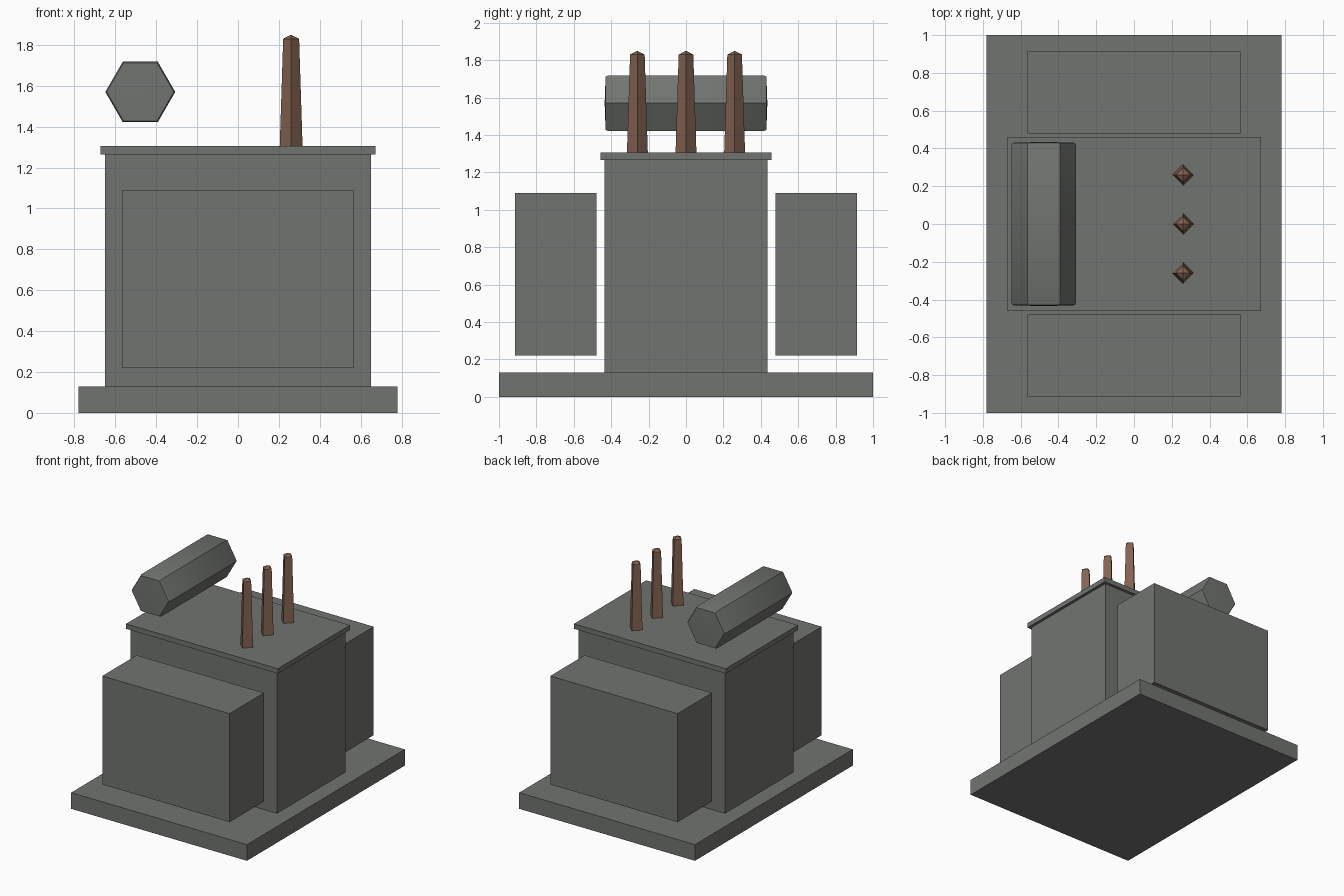
import bpy
import math
from mathutils import Matrix

cube = bpy.data.objects.get("Cube")
if cube:
    bpy.data.objects.remove(cube, do_unlink=True)


def make_material(name, rgb):
    mat = bpy.data.materials.new(name)
    mat.use_nodes = True
    mat.diffuse_color = (*rgb, 1)
    bsdf = mat.node_tree.nodes["Principled BSDF"]
    bsdf.inputs["Base Color"].default_value = (*rgb, 1)
    bsdf.inputs["Roughness"].default_value = 0.8
    return mat


grey = make_material("painted grey steel", (0.165, 0.175, 0.16))
brown = make_material("brown porcelain", (0.23, 0.125, 0.083))


def box(name, half_x, y0, y1, z0, z1):
    bpy.ops.mesh.primitive_cube_add(size=1)
    obj = bpy.context.object
    obj.name = name
    obj.data.transform(Matrix.Translation((0, (y0 + y1) / 2, (z0 + z1) / 2))
                       @ Matrix.Diagonal((2 * half_x, y1 - y0, z1 - z0, 1)))
    obj.data.materials.append(grey)
    return obj


def lathe(name, profile, sides, mat, matrix):
    """Faceted turned solid: profile of (radius, height), apexes at zero radius."""
    verts, rings, faces = [], [], []
    for r, h in profile:
        count = sides if r > 0 else 1
        rings.append([len(verts) + i % count for i in range(sides)])
        for i in range(count):
            a = math.tau * i / sides
            verts.append((r * math.cos(a), r * math.sin(a), h))
    for low, high in zip(rings, rings[1:]):
        for i in range(sides):
            j = (i + 1) % sides
            loop = [low[i], low[j], high[j], high[i]]
            faces.append(list(dict.fromkeys(loop)))
    if profile[0][0] > 0:
        faces.append(rings[0][::-1])
    mesh = bpy.data.meshes.new(name)
    mesh.from_pydata(verts, [], faces)
    mesh.transform(matrix)
    mesh.materials.append(mat)
    obj = bpy.data.objects.new(name, mesh)
    bpy.context.collection.objects.link(obj)
    return obj


# Plinth, tank and overhanging lid
box("base_plinth", 0.78, -1, 1, 0, 0.13)
box("main_tank", 0.65, -0.435, 0.435, 0.13, 1.27)
box("tank_lid", 0.673, -0.457, 0.457, 1.265, 1.305)

# Radiator banks on both sides
box("front_radiator", 0.565, -0.913, -0.478, 0.22, 1.09)
box("back_radiator", 0.565, 0.478, 0.913, 0.22, 1.09)

# Hexagonal oil drum with slightly domed ends, lying front to back
end = [(0, 0.435), (0.164, 0.43), (0.171, 0.418)]
drum_profile = [(r, -h) for r, h in end] + [(r, h) for r, h in end[::-1]]
drum = lathe("oil_drum", drum_profile, 6, grey,
             Matrix.Translation((-0.478, 0, 1.57)) @ Matrix.Rotation(math.pi / 2, 4, "X"))
bpy.context.view_layer.objects.active = drum
bpy.ops.object.select_all(action="DESELECT")
drum.select_set(True)
bpy.ops.object.shade_smooth_by_angle(angle=math.radians(30))

# Row of tapered bushings
for label, y in (("front", -0.26), ("middle", 0), ("back", 0.26)):
    lathe(label + "_bushing", [(0.056, 1.3), (0.039, 1.83), (0, 1.85)], 4, brown,
          Matrix.Translation((0.26, y, 0)))
